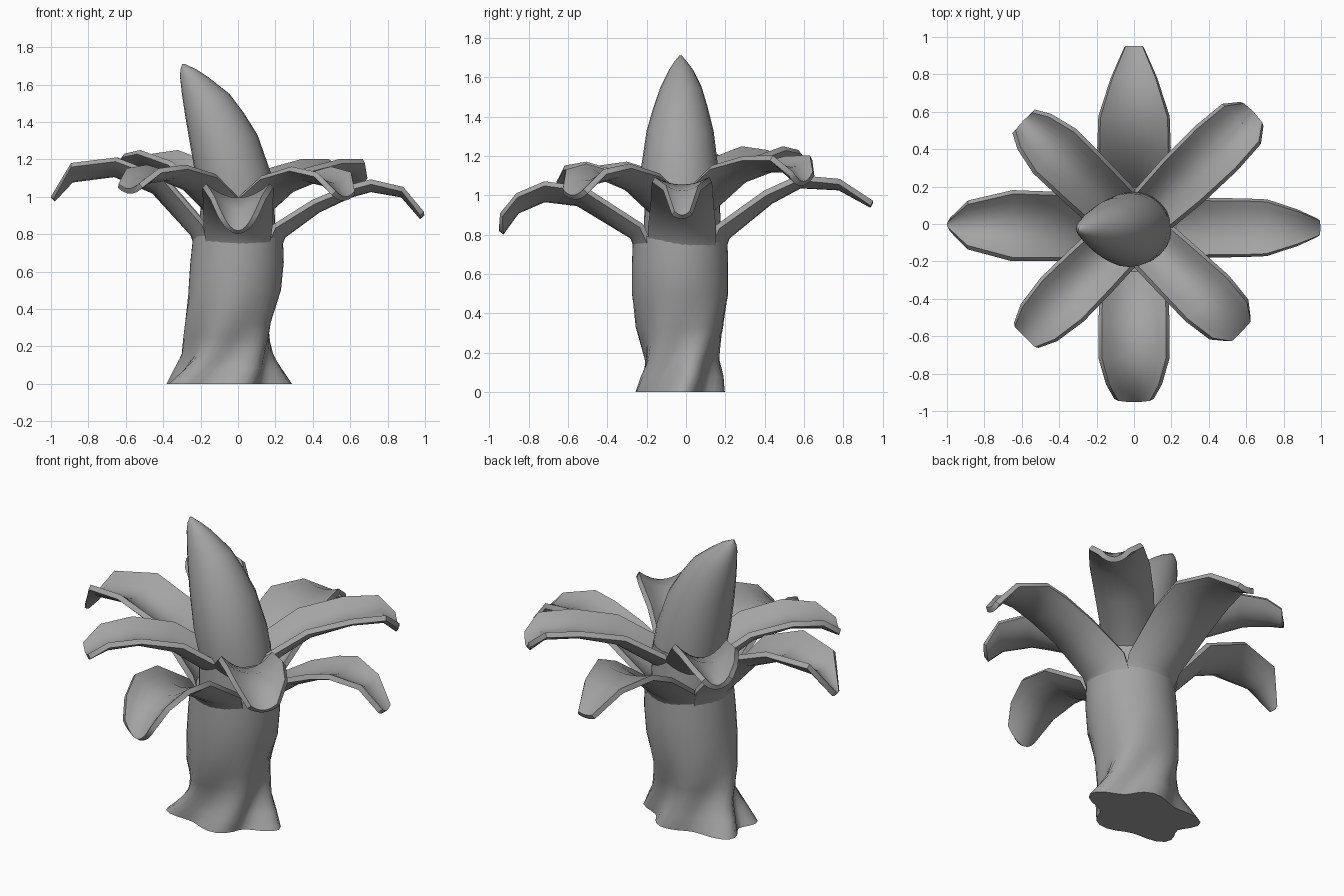
import bpy, math
from mathutils import Vector

grey = bpy.data.materials.new("dark_grey")
grey.diffuse_color = (0.37, 0.37, 0.37, 1)


def make(name, verts, faces, angle=40, thickness=0):
    me = bpy.data.meshes.new(name)
    me.from_pydata(verts, [], faces)
    me.update()
    me.materials.append(grey)
    ob = bpy.data.objects.new(name, me)
    bpy.context.collection.objects.link(ob)
    bpy.ops.object.select_all(action='DESELECT')
    ob.select_set(True)
    bpy.context.view_layer.objects.active = ob
    if thickness:
        mod = ob.modifiers.new("thickness", 'SOLIDIFY')
        mod.thickness = thickness
        mod.offset = 0
        bpy.ops.object.modifier_apply(modifier=mod.name)
    bpy.ops.object.shade_smooth_by_angle(angle=math.radians(angle))
    return ob


def loft(name, rings, n, lobes=5):
    # each ring: z, x min, x max, y min, y max, lobe amount, twist
    verts, faces = [], []
    for z, x0, x1, y0, y1, amp, tw in rings:
        for i in range(n):
            b = 2 * math.pi * i / n
            a = b + tw
            k = 1 + amp * (math.cos(lobes * b) - 0.6 + 0.3 * math.sin(3 * b + 1))
            verts.append(((x0 + x1) / 2 + (x1 - x0) / 2 * k * math.cos(a),
                          (y0 + y1) / 2 + (y1 - y0) / 2 * k * math.sin(a), z))
    for r in range(len(rings) - 1):
        for i in range(n):
            j = (i + 1) % n
            faces.append((r * n + i, r * n + j, (r + 1) * n + j, (r + 1) * n + i))
    faces.append(tuple(reversed(range(n))))
    faces.append(tuple(range((len(rings) - 1) * n, len(rings) * n)))
    return make(name, verts, faces, 60)


def leaf(name, angle, path):
    # path: distance from axis, height, half width, trough depth
    a = math.radians(angle)
    out = Vector((math.cos(a), math.sin(a), 0))
    side = Vector((-math.sin(a), math.cos(a), 0))
    up = Vector((0, 0, 1))
    origin = Vector((0, -0.02, 0))
    m = 9
    verts, faces = [], []
    for i, (r, z, w, d) in enumerate(path):
        p, q = path[max(i - 1, 0)], path[min(i + 1, len(path) - 1)]
        t = Vector((q[0] - p[0], q[1] - p[1])).normalized()
        # rims lean inward on the rise, straight up on the droop
        nrm = up * t.x - out * t.y if t.y > 0 else up
        for k in range(m):
            s = 2 * k / (m - 1) - 1
            verts.append(origin + out * r + up * z + side * (s * w) + nrm * (d * s * s))
    for i in range(len(path) - 1):
        for k in range(m - 1):
            b = i * m + k
            faces.append((b, b + m, b + m + 1, b + 1))
    return make(name, verts, faces, 40, 0.03)


# twisted trunk with flared root
loft("trunk", [
    (0.00, -0.41, 0.26, -0.255, 0.205, 0.13, 0.0),
    (0.08, -0.345, 0.22, -0.24, 0.19, 0.11, 0.2),
    (0.16, -0.295, 0.19, -0.22, 0.17, 0.08, 0.4),
    (0.25, -0.285, 0.185, -0.235, 0.18, 0.05, 0.6),
    (0.33, -0.28, 0.185, -0.255, 0.195, 0.025, 0.75),
    (0.50, -0.265, 0.23, -0.275, 0.215, 0.0, 0.9),
    (0.65, -0.255, 0.245, -0.275, 0.215, 0.0, 0.9),
    (0.79, -0.24, 0.24, -0.27, 0.21, 0.0, 0.9)], 40)

# inner neck carrying the upper leaves
loft("neck", [
    (0.74, -0.205, 0.205, -0.215, 0.18, 0, 0),
    (1.03, -0.20, 0.19, -0.21, 0.17, 0, 0)], 32)

# leaning bud
loft("bud", [
    (0.98, -0.20, 0.20, -0.22, 0.17, 0, 0),
    (1.13, -0.23, 0.175, -0.23, 0.165, 0, 0),
    (1.33, -0.265, 0.105, -0.20, 0.14, 0, 0),
    (1.45, -0.285, 0.03, -0.165, 0.11, 0, 0),
    (1.55, -0.30, -0.045, -0.13, 0.08, 0, 0),
    (1.64, -0.31, -0.16, -0.085, 0.035, 0, 0),
    (1.68, -0.308, -0.22, -0.06, 0.005, 0, 0),
    (1.71, -0.298, -0.285, -0.035, -0.02, 0, 0)], 24)

# outer leaves, growing out of the trunk rim
leaf("leaf_right", 0, [
    (.215, .72, .16, .07), (.24, .79, .165, .07), (.43, .93, .152, .05), (.60, 1.01, .15, .04),
    (.71, 1.04, .145, .04), (.88, 1.01, .09, .03), (.985, .89, .045, .02)])
leaf("leaf_back", 90, [
    (.205, .72, .16, .07), (.23, .79, .17, .07), (.45, .97, .19, .05), (.60, 1.05, .185, .04),
    (.80, 1.04, .12, .03), (.965, .95, .05, .01)])
leaf("leaf_left", 179, [
    (.215, .72, .16, .07), (.24, .80, .17, .08), (.45, 1.03, .175, .09), (.66, 1.12, .18, .08),
    (.89, 1.09, .12, .08), (.99, .985, .025, .015)])
leaf("leaf_front", 270, [
    (.225, .72, .16, .07), (.25, .79, .175, .07), (.53, .96, .18, .08), (.70, .98, .18, .08),
    (.84, .92, .14, .08), (.92, .81, .095, .09)])

# inner leaves, set higher on the neck
leaf("leaf_front_right", -44, [
    (.16, .90, .14, .09), (.35, 1.03, .15, .08), (.55, 1.09, .16, .06),
    (.71, 1.06, .14, .06), (.79, .99, .08, .03)])
leaf("leaf_back_right", 44, [
    (.16, .91, .13, .09), (.40, 1.07, .15, .08), (.62, 1.13, .155, .06),
    (.80, 1.13, .14, .06), (.88, 1.06, .08, .05)])
leaf("leaf_back_left", 136, [
    (.16, .91, .14, .09), (.40, 1.10, .15, .09), (.60, 1.16, .155, .08),
    (.74, 1.15, .12, .07), (.82, 1.13, .075, .05)])
leaf("leaf_front_left", 225, [
    (.16, .90, .14, .09), (.35, 1.04, .15, .08), (.55, 1.10, .155, .06),
    (.72, 1.08, .13, .06), (.82, 1.03, .085, .03)])
